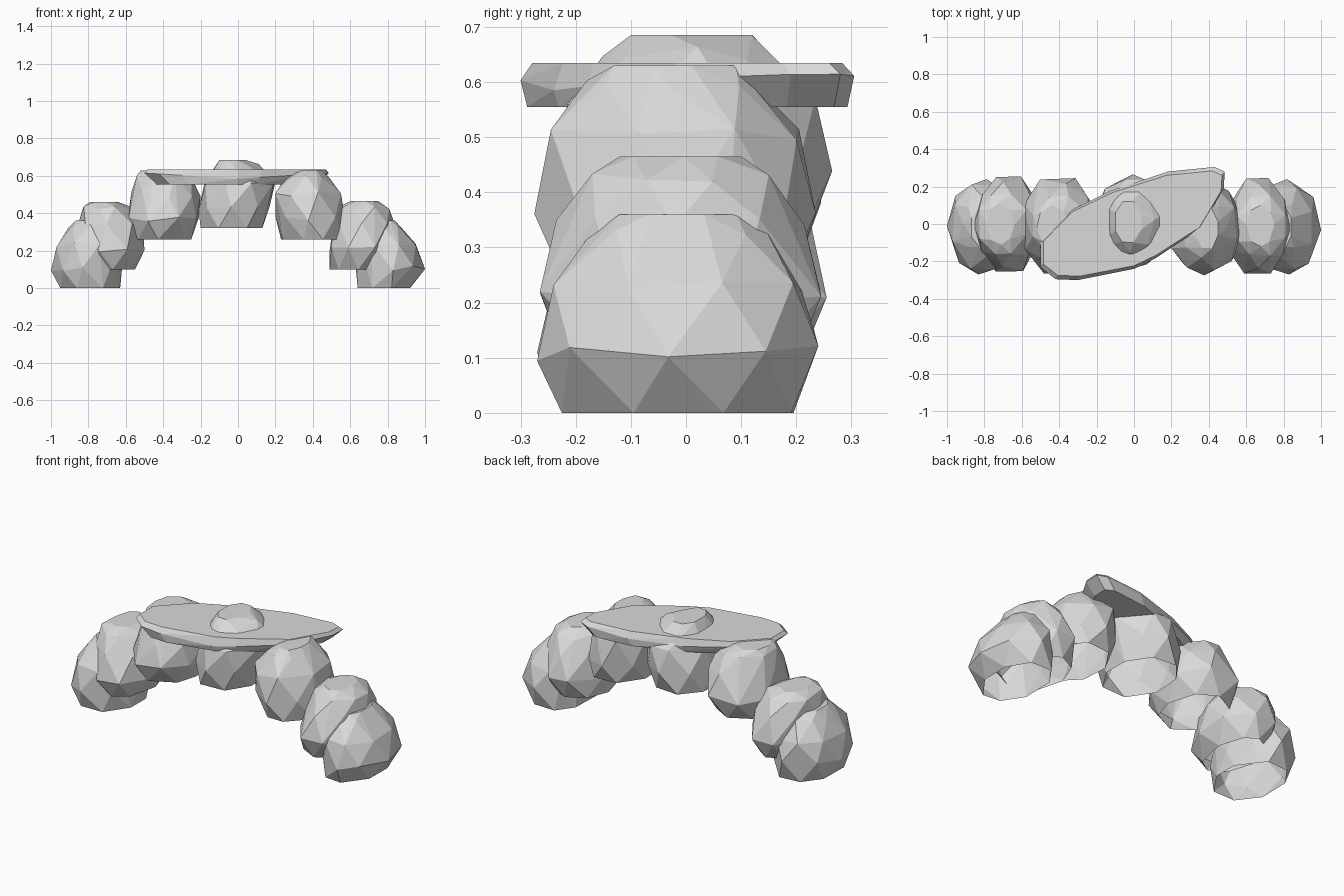
import bpy, bmesh, math, random

if "Cube" in bpy.data.objects:
    bpy.data.objects.remove(bpy.data.objects["Cube"], do_unlink=True)

stone = bpy.data.materials.new("grey stone")
stone.use_nodes = True
grey = (0.7, 0.7, 0.7, 1)
stone.diffuse_color = grey
stone.node_tree.nodes["Principled BSDF"].inputs["Base Color"].default_value = grey

# Shared boulder profile: height fraction and half depth of each ring
HEIGHTS = (0, 0.3, 0.65, 0.9, 1)
DEPTHS = (0.21, 0.255, 0.225, 0.16, 0.11)
SIDES = 8


def hull_object(name, points, open_below=False):
    """Faceted stone wrapped around a cloud of points."""
    bm = bmesh.new()
    for p in points:
        bm.verts.new(p)
    hull = bmesh.ops.convex_hull(bm, input=bm.verts[:])
    loose = set(hull["geom_interior"] + hull["geom_unused"])
    bmesh.ops.delete(bm, geom=[v for v in loose if isinstance(v, bmesh.types.BMVert)],
                     context="VERTS")
    bmesh.ops.dissolve_limit(bm, angle_limit=math.radians(4),
                             verts=bm.verts[:], edges=bm.edges[:])
    bmesh.ops.recalc_face_normals(bm, faces=bm.faces[:])
    if open_below:
        under = [f for f in bm.faces if f.normal.z < -0.99]
        bmesh.ops.delete(bm, geom=under, context="FACES")
    mesh = bpy.data.meshes.new(name)
    bm.to_mesh(mesh)
    bm.free()
    mesh.materials.append(stone)
    obj = bpy.data.objects.new(name, mesh)
    bpy.context.collection.objects.link(obj)
    return obj


def fit(values, low, high):
    a, b = min(values), max(values)
    return [low + (v - a) / (b - a) * (high - low) for v in values]


def boulder(name, seed, base, height, spans, shift=0, phase=0):
    """Hollow stack of staggered rings; spans gives the x range of each ring."""
    rng = random.Random(seed)
    points = []
    for i, (f, depth, span) in enumerate(zip(HEIGHTS, DEPTHS, spans)):
        angles = [math.tau * (k + (i + phase) / 2 + rng.uniform(-0.15, 0.15)) / SIDES
                  for k in range(SIDES)]
        xs = fit([math.cos(a) for a in angles], *span)
        ys = fit([math.sin(a) for a in angles], shift - depth, shift + depth)
        for x, y in zip(xs, ys):
            wobble = rng.uniform(-0.015, 0.015) if 0 < i < len(HEIGHTS) - 1 else 0
            points.append((x, y, base + f * height + wobble))
    return hull_object(name, points, open_below=True)


# Arch stones from the right foot over the crown to the left foot
boulder("right_foot_stone", 1, 0, 0.36,
        [(-0.95, -0.63), (-1, -0.62), (-0.97, -0.64), (-0.91, -0.68), (-0.87, -0.72)],
        -0.015, phase=1)
boulder("right_lower_stone", 2, 0.1, 0.36,
        [(-0.8, -0.55), (-0.83, -0.5), (-0.86, -0.51), (-0.83, -0.57), (-0.79, -0.64)])
boulder("right_upper_stone", 3, 0.26, 0.368,
        [(-0.57, -0.25), (-0.59, -0.21), (-0.57, -0.2), (-0.54, -0.25), (-0.52, -0.35)], -0.01)
boulder("crown_stone", 4, 0.32, 0.365,
        [(-0.2, 0.13), (-0.21, 0.17), (-0.18, 0.2), (-0.13, 0.11), (-0.1, 0.04)],
        0.01, phase=1)
boulder("left_upper_stone", 5, 0.26, 0.37,
        [(0.23, 0.57), (0.2, 0.575), (0.2, 0.55), (0.25, 0.49), (0.34, 0.45)],
        -0.02, phase=1)
boulder("left_lower_stone", 6, 0.1, 0.365,
        [(0.49, 0.8), (0.49, 0.83), (0.51, 0.84), (0.55, 0.81), (0.6, 0.75)], -0.01)
boulder("left_foot_stone", 7, 0, 0.36,
        [(0.64, 0.92), (0.63, 1), (0.64, 0.95), (0.69, 0.88), (0.73, 0.84)],
        -0.015, phase=1)

# Thin slab lying askew across the crown, its rim rising towards both ends
outline = [(-0.5, -0.23), (-0.5, -0.1), (-0.34, 0.07), (-0.12, 0.18), (0.18, 0.28),
           (0.43, 0.305), (0.485, 0.28), (0.48, 0.19), (0.36, -0.02), (0.12, -0.18),
           (0, -0.24), (-0.3, -0.3), (-0.42, -0.295)]
slab = []
for x, y in outline:
    slab += [(x * 0.87, y * 0.96, 0.555),
             (x, y, 0.585 + 0.06 * abs(x)),
             (x * 0.97, y * 0.93, 0.634)]
hull_object("top_slab", slab)
